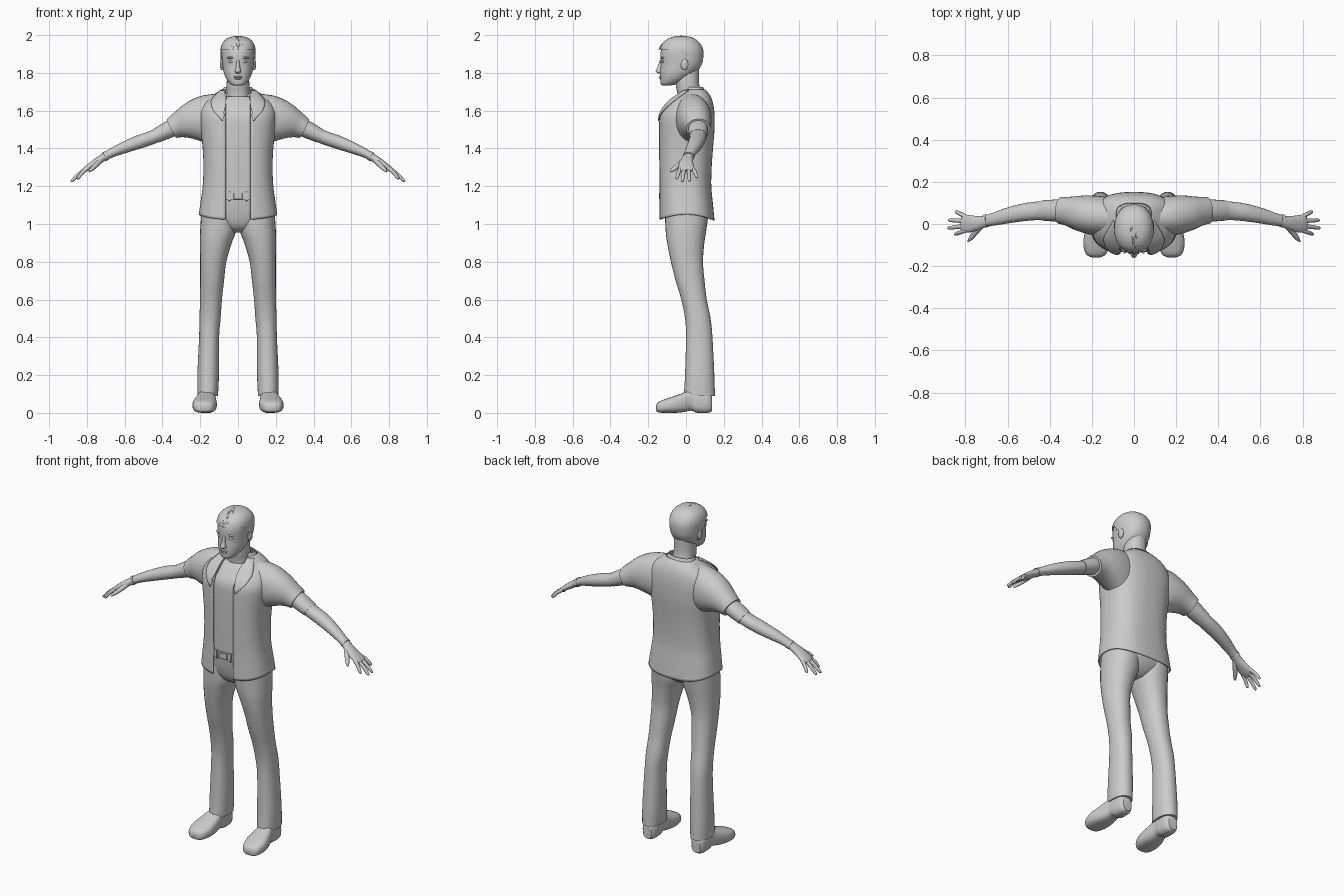
import bpy, bmesh, math, random
from mathutils import Vector
from mathutils.bvhtree import BVHTree

if "Cube" in bpy.data.objects:
    bpy.data.objects.remove(bpy.data.objects["Cube"])

random.seed(4)
mat = bpy.data.materials.new("plain_grey")
mat.diffuse_color = (0.6, 0.6, 0.6, 1)
mat.use_nodes = True
mat.node_tree.nodes["Principled BSDF"].inputs["Base Color"].default_value = mat.diffuse_color


def finish(name, bm, mirror=False, angle=40):
    me = bpy.data.meshes.new(name)
    bm.to_mesh(me)
    bm.free()
    ob = bpy.data.objects.new(name, me)
    bpy.context.collection.objects.link(ob)
    me.materials.append(mat)
    bpy.ops.object.select_all(action='DESELECT')
    ob.select_set(True)
    bpy.context.view_layer.objects.active = ob
    bpy.ops.object.shade_smooth_by_angle(angle=math.radians(angle))
    if mirror:
        m = ob.modifiers.new("mirror", 'MIRROR')
        m.use_clip = False
        m.use_mirror_merge = False
    return ob


def smooth(secs, k):
    """Catmull-Rom interpolation between section tuples."""
    out = []
    for i in range(len(secs) - 1):
        a, b, c, d = (secs[max(i - 1, 0)], secs[i], secs[i + 1],
                      secs[min(i + 2, len(secs) - 1)])
        for j in range(k):
            t = j / k
            out.append([0.5 * (2 * q + (r - p) * t + (2 * p - 5 * q + 4 * r - s) * t * t
                        + (3 * q - p - 3 * r + s) * t ** 3) for p, q, r, s in zip(a, b, c, d)])
    return out + [list(secs[-1])]


def ring(c, u, v, n, e=2.2, a=0.0):
    """Superellipse starting at -v; a > 0 leaves an opening there."""
    pts = []
    for i in range(n):
        t = a + (2 * math.pi - 2 * a) * i / (n - 1 if a else n)
        s, q = math.sin(t), -math.cos(t)
        pts.append(c + u * math.copysign(abs(s) ** (2 / e), s)
                   + v * math.copysign(abs(q) ** (2 / e), q))
    return pts


def loft(name, rings, closed=True, mirror=False, keep=None, angle=40):
    bm = bmesh.new()
    rows = [[bm.verts.new(p) for p in r] for r in rings]
    n = len(rows[0])
    for r, s in zip(rows, rows[1:]):
        for i in range(n if closed else n - 1):
            j = (i + 1) % n
            bm.faces.new((r[i], r[j], s[j], s[i]))
    if closed:
        bm.faces.new(rows[0])
        bm.faces.new(rows[-1])
    bmesh.ops.recalc_face_normals(bm, faces=bm.faces)
    if keep:
        bad = [f for f in bm.faces if not keep(f.calc_center_median())]
        bmesh.ops.delete(bm, geom=bad, context='FACES')
    return finish(name, bm, mirror, angle)


def vloft(name, secs, n=32, k=4, e=2.2, gap=0, **kw):
    """Sections (z, cx, rx, y_front, y_back) stacked upwards."""
    rings = []
    for z, cx, rx, yf, yb in smooth(secs, k):
        a = math.asin(min(gap / rx, 0.95) ** (e / 2)) if gap else 0
        rings.append(ring(Vector((cx, (yf + yb) / 2, z)), Vector((rx, 0, 0)),
                          Vector((0, (yb - yf) / 2, 0)), n, e, a))
        if name == "shirt":  # hem dips at front and back
            for p in rings[-1]:
                p.z -= 0.03 * (p.y / 0.145) ** 2 * max(0, min(1, (1.2 - z) / 0.15))
    return loft(name, rings, closed=not gap, **kw)


def tube(name, pts, n=20, k=4, e=2.1):
    """Sideways limb through (x, y, z, half width, half height), mirrored."""
    s = smooth(pts, k)
    c = [Vector(p[:3]) for p in s]
    rings = []
    for i, p in enumerate(s):
        t = (c[min(i + 1, len(c) - 1)] - c[max(i - 1, 0)]).normalized()
        v = t.cross(Vector((0, 1, 0))).normalized()
        rings.append(ring(c[i], v.cross(t) * p[3], v * p[4], n, e))
    return loft(name, rings, mirror=True)


def ball(name, c, r, mirror=False, n=16):
    bm = bmesh.new()
    bmesh.ops.create_uvsphere(bm, u_segments=n, v_segments=n // 2 + 2, radius=1)
    for v in bm.verts:
        v.co = Vector(c) + Vector([a * b for a, b in zip(v.co, r)])
    return finish(name, bm, mirror)


def box(name, c, r, mirror=False):
    bm = bmesh.new()
    bmesh.ops.create_cube(bm, size=2)
    for v in bm.verts:
        v.co = Vector(c) + Vector([a * b for a, b in zip(v.co, r)])
    bmesh.ops.bevel(bm, geom=bm.edges[:], offset=0.002, segments=1, affect='EDGES')
    return finish(name, bm, mirror)


# Trousers and belt
vloft("trouser_leg", [
    (.09, .16, .054, -.012, .153), (.2, .158, .057, -.005, .15), (.4, .153, .053, 0, .14),
    (.5, .148, .056, -.005, .13), (.6, .143, .058, -.025, .11), (.7, .137, .063, -.055, .098),
    (.8, .131, .069, -.08, .09), (.9, .117, .084, -.10, .097), (.97, .104, .096, -.108, .108),
    (1.06, .1, .094, -.112, .12)], mirror=True)
vloft("trouser_hips", [
    (.955, 0, .05, -.05, .05), (.985, 0, .13, -.09, .09), (1.04, 0, .19, -.112, .12),
    (1.12, 0, .183, -.125, .125), (1.17, 0, .178, -.128, .12)], n=40)
vloft("belt", [(1.128, 0, .184, -.135, .122), (1.168, 0, .179, -.135, .12)], n=48, k=1, e=2.6)
box("buckle", (0, -.137, 1.148), (.024, .005, .017))
box("belt_loop", (.045, -.135, 1.148), (.006, .005, .025), True)

# Shoes, sections from toe to heel: (y, cx, rx, z bottom, z top)
loft("shoe", [ring(Vector((cx, y, (a + b) / 2)), Vector((rx, 0, 0)), Vector((0, 0, (b - a) / 2)), 24, 2.8)
     for y, cx, rx, a, b in smooth([
         (-.158, .18, .02, .012, .04), (-.143, .18, .048, .002, .06), (-.09, .177, .064, 0, .08),
         (-.03, .172, .058, .002, .1), (.03, .165, .045, .012, .125), (.055, .163, .045, .001, .125),
         (.115, .162, .042, 0, .115), (.137, .162, .028, .01, .09)], 3)], mirror=True)

# Undershirt, open shirt and sleeves
body = [
    (1.05, 0, .205, -.14, .148), (1.12, 0, .195, -.14, .14), (1.2, 0, .184, -.14, .131),
    (1.3, 0, .18, -.142, .133), (1.4, 0, .184, -.143, .14), (1.5, 0, .195, -.143, .148),
    (1.58, 0, .2, -.136, .148), (1.64, 0, .178, -.095, .14), (1.68, 0, .13, -.045, .125),
    (1.71, 0, .085, -.005, .1)]
inner = [(z, cx, rx - .01, f + .011, b - .01) for z, cx, rx, f, b in body[2:8]]
vloft("undershirt", [(1.14, 0, .181, -.129, .123)] + inner + [(1.675, 0, .085, -.05, .09)], n=48, e=2.6)
shirt = vloft("shirt", body, n=64, e=2.6, gap=.065)
bm = bmesh.new()
bm.from_mesh(shirt.data)
shirt_tree = BVHTree.FromBMesh(bm)
bm.free()
thick = shirt.modifiers.new("cloth", 'SOLIDIFY')
thick.thickness, thick.offset = .006, 0
tube("shirt_sleeve", [
    (.10, .03, 1.55, .09, .142), (.18, .04, 1.555, .094, .126), (.25, .05, 1.545, .086, .1),
    (.31, .06, 1.525, .07, .071), (.35, .065, 1.506, .064, .056)], n=32)
tube("inner_sleeve", [(.3, .065, 1.53, .05, .045), (.37, .064, 1.498, .052, .045),
                      (.435, .064, 1.466, .048, .038)], n=24)

# Collar: standing band and two flaps laid on the shirt
band = vloft("collar_band", [(1.675, 0, .1, -.035, .115), (1.705, 0, .085, -.012, .1),
                             (1.725, 0, .075, 0, .09)], gap=.045, n=40)
band.modifiers.new("cloth", 'SOLIDIFY').thickness = .005
edge_a = smooth([(.06, 1.705), (.058, 1.62), (.082, 1.54)], 6)
edge_b = smooth([(.098, 1.70), (.142, 1.645), (.13, 1.595)], 6)
rows = []
for a, b in zip(edge_a, edge_b):
    row = []
    for i in range(9):
        x, z = (Vector(a).lerp(Vector(b), i / 8))
        hit = shirt_tree.ray_cast(Vector((x, -1, z)), Vector((0, 1, 0)))[0]
        if hit is None:
            hit = shirt_tree.find_nearest(Vector((x, -.1, z)))[0]
        row.append(Vector((x, hit.y - .007, z + .004)))
    rows.append(row)
flap = loft("collar_flap", rows, closed=False, mirror=True)
flap.modifiers.new("cloth", 'SOLIDIFY').thickness = .004

# Arms and hands
tube("forearm", [
    (.38, .064, 1.493, .046, .04), (.45, .063, 1.46, .044, .036), (.52, .056, 1.436, .042, .036),
    (.6, .04, 1.406, .037, .031), (.67, .022, 1.376, .03, .024), (.72, .012, 1.348, .026, .02)], n=24)
tube("wrist_band", [(.695, .016, 1.363, .03, .024), (.708, .014, 1.356, .031, .025)], k=1)
tube("palm", [(.70, .015, 1.36, .026, .02), (.74, .005, 1.335, .033, .02),
              (.78, .001, 1.308, .041, .017), (.81, .004, 1.288, .039, .013), (.82, .005, 1.281, .03, .008)])
for label, y0, tip in (("index", -.028, (.852, -.05, 1.238)), ("middle", -.008, (.885, -.02, 1.224)),
                       ("ring", .014, (.882, .018, 1.226)), ("little", .033, (.848, .06, 1.245))):
    a, b = Vector((.795, y0, 1.296)), Vector(tip)
    m = a.lerp(b, .5) + Vector((0, 0, .006))
    tube(label + "_finger", [(*a, .011, .011), (*m, .010, .010),
                             (*a.lerp(b, .9), .008, .008), (*b, .003, .003)], n=10, k=3)
tube("thumb", [(.725, -.005, 1.34, .016, .014), (.752, -.038, 1.312, .014, .013),
               (.774, -.066, 1.29, .011, .01), (.788, -.083, 1.277, .004, .004)], n=12)

# Neck, head and facial features
vloft("neck", [(1.6, 0, .08, -.05, .1), (1.68, 0, .063, -.045, .085),
               (1.74, 0, .06, -.055, .07), (1.82, 0, .058, -.06, .07)])
skull = [
    (1.733, 0, .02, -.126, -.09), (1.741, 0, .04, -.134, -.045), (1.765, 0, .06, -.136, 0),
    (1.80, 0, .075, -.137, .05), (1.84, 0, .082, -.134, .078), (1.88, 0, .086, -.136, .087),
    (1.92, 0, .087, -.132, .086), (1.955, 0, .076, -.115, .068), (1.98, 0, .05, -.08, .036),
    (1.99, 0, .015, -.04, 0)]
vloft("head", skull, n=40)
vloft("nose", [(1.797, 0, .011, -.145, -.11), (1.808, 0, .017, -.161, -.11),
               (1.83, 0, .011, -.152, -.11), (1.868, 0, .008, -.138, -.11)], n=16)
ball("eye", (.034, -.123, 1.86), (.016, .008, .007), True)
ball("brow", (.036, -.124, 1.88), (.024, .01, .006), True)
ball("upper_lip", (0, -.134, 1.779), (.024, .009, .005))
ball("lower_lip", (0, -.133, 1.770), (.02, .009, .005))
ball("ear", (.086, -.008, 1.845), (.01, .02, .031), True)


# Hair cap with a hairline that drops from forehead to nape
def hairline(p):
    return p.z > 1.925 - .14 * max(0, min(1, (p.y + .07) / .1))


vloft("hair_cap", [(z + .004, cx, rx + .006, f - .006, b + .005) for z, cx, rx, f, b in skull],
      n=48, keep=hairline)

# Overlapping locks swept away from the crown
centre, size, crown = Vector((0, -.03, 1.89)), (.094, .122, .108), Vector((0, .45, .89))
bm = bmesh.new()
count = 0
while count < 170:
    d = Vector([random.gauss(0, 1) for _ in range(3)]).normalized()
    flow = d - crown + Vector((random.uniform(-.3, .3), -.25, 0))
    flow = (flow - d * flow.dot(d)).normalized()
    tip = (d + flow * .4).normalized()
    if d.z < .05 or not hairline(centre + Vector([a * b for a, b in zip(tip, size)])):
        continue
    count += 1
    side, prev = d.cross(flow), None
    for i, w in enumerate((.09, .13, .1, .01)):
        q = (d + flow * i * .15).normalized()
        lift = .97 + .012 * i + random.uniform(-.005, .004)
        pair = []
        for s, extra in ((-1, -.02), (0, 0), (1, -.02)):
            r = (q + side * w * s).normalized() * min(lift + extra, 1.012)
            p = centre + Vector([a * b for a, b in zip(r, size)])
            p.z = min(p.z, 2.0)
            pair.append(bm.verts.new(p))
        if prev:
            for j in (0, 1):
                bm.faces.new((prev[j], prev[j + 1], pair[j + 1], pair[j]))
        prev = pair
finish("hair_locks", bm, angle=30)
